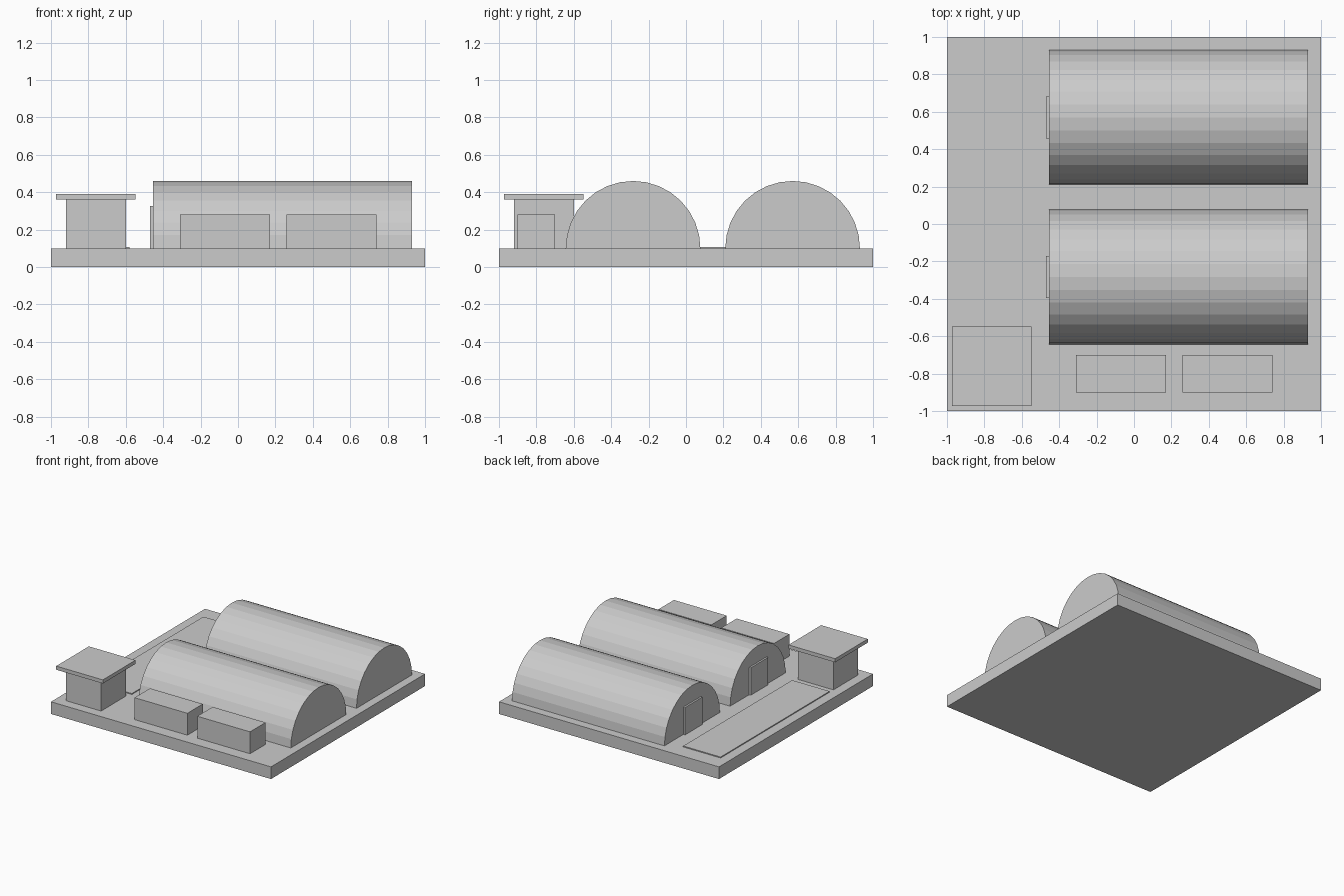
import bpy, bmesh, math

if "Cube" in bpy.data.objects:
    bpy.data.objects.remove(bpy.data.objects["Cube"])


def finish(name, bm):
    bmesh.ops.recalc_face_normals(bm, faces=bm.faces)
    mesh = bpy.data.meshes.new(name)
    bm.to_mesh(mesh)
    bm.free()
    obj = bpy.data.objects.new(name, mesh)
    bpy.context.collection.objects.link(obj)
    return obj


def box(name, x, y, z):
    """Box from (min, max) ranges on each axis."""
    bm = bmesh.new()
    bmesh.ops.create_cube(bm, size=1)
    for v in bm.verts:
        v.co = [(r[0] + r[1]) / 2 + c * (r[1] - r[0]) for c, r in zip(v.co, (x, y, z))]
    return finish(name, bm)


def half_barrel(name, x0, x1, yc, z0, radius, sides=16):
    """Half cylinder lying along x."""
    bm = bmesh.new()
    arc = [math.pi * i / sides for i in range(sides + 1)]
    end = bm.faces.new([bm.verts.new((x0, yc + radius * math.cos(a), z0 + radius * math.sin(a)))
                        for a in arc])
    ext = bmesh.ops.extrude_face_region(bm, geom=[end], use_keep_orig=True)
    moved = [g for g in ext["geom"] if isinstance(g, bmesh.types.BMVert)]
    bmesh.ops.translate(bm, verts=moved, vec=(x1 - x0, 0, 0))
    return finish(name, bm)


TOP = 0.1

# Ground slab and thin paved strip
box("base_slab", (-1, 1), (-1, 1), (0, TOP))
box("paved_strip", (-0.92, -0.58), (-0.55, 0.865), (TOP, TOP + 0.008))

# Arched hangars, each with a door on the left end
for label, yc in (("front", -0.283), ("back", 0.57)):
    half_barrel(label + "_hangar", -0.455, 0.93, yc, TOP, 0.36)
    box(label + "_hangar_door", (-0.47, -0.455), (yc - 0.113, yc + 0.113), (TOP, 0.325))

# Guard hut with overhanging flat roof
c = -0.76
box("hut_walls", (c - 0.16, c + 0.16), (c - 0.16, c + 0.16), (TOP, 0.36))
box("hut_roof", (c - 0.212, c + 0.212), (c - 0.212, c + 0.212), (0.36, 0.39))

# Storage containers along the front
for label, xc in (("left", -0.07), ("right", 0.5)):
    box(label + "_container", (xc - 0.24, xc + 0.24), (-0.9, -0.7), (TOP, 0.28))
